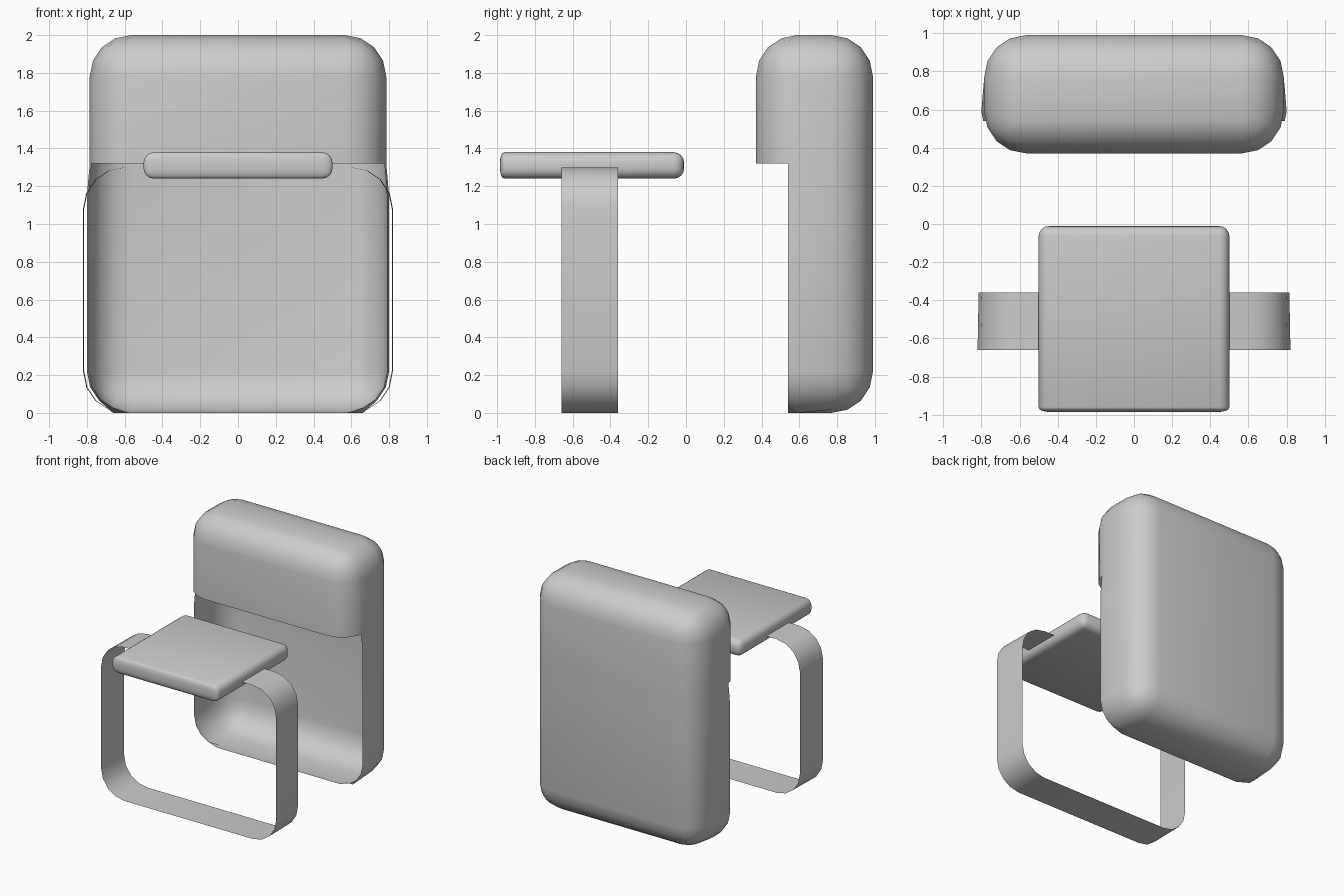
import bpy, bmesh, math
from mathutils import Vector

if "Cube" in bpy.data.objects:
    bpy.data.objects.remove(bpy.data.objects["Cube"])


def add_object(name, bm):
    bmesh.ops.recalc_face_normals(bm, faces=bm.faces)
    mesh = bpy.data.meshes.new(name)
    bm.to_mesh(mesh)
    bm.free()
    ob = bpy.data.objects.new(name, mesh)
    bpy.context.collection.objects.link(ob)
    bpy.ops.object.select_all(action='DESELECT')
    ob.select_set(True)
    bpy.context.view_layer.objects.active = ob
    bpy.ops.object.shade_smooth_by_angle(angle=math.radians(40))
    return ob


def rounded_box(lo, hi, radius, segments):
    lo, hi = Vector(lo), Vector(hi)
    bm = bmesh.new()
    bmesh.ops.create_cube(bm, size=1)
    for v in bm.verts:
        v.co = Vector([c * s + m for c, s, m in zip(v.co, hi - lo, (lo + hi) / 2)])
    bmesh.ops.bevel(bm, geom=bm.edges[:], offset=radius, segments=segments,
                    profile=0.5, affect='EDGES', clamp_overlap=True)
    return bm


# Backrest: hollow rounded shell whose lower front is open
CUT_Y, CUT_Z = 0.54, 1.32
bm = rounded_box((-0.785, 0.37, 0), (0.785, 0.99, 2), 0.22, 4)
for co, no in (((0, CUT_Y, 0), (0, 1, 0)), ((0, 0, CUT_Z), (0, 0, 1)), ((0, 0, 1.15), (0, 0, 1))):
    bmesh.ops.bisect_plane(bm, geom=bm.verts[:] + bm.edges[:] + bm.faces[:],
                           plane_co=co, plane_no=no, dist=1e-5)
gone = [f for f in bm.faces
        if f.calc_center_median().y < CUT_Y and f.calc_center_median().z < CUT_Z]
bmesh.ops.delete(bm, geom=gone, context='FACES')
# slight flare of the open rim
for v in bm.verts:
    if v.co.y < 0.6 and v.co.z < 1.2:
        v.co.x *= 0.797 / 0.782
        if v.co.z < 0.02:
            v.co.z = 0
add_object("backrest_shell", bm)

# Seat pad: rounded sides and back, tighter rounding on the front edge
R = 0.055
bm = rounded_box((-0.5, -0.985, 1.24), (0.5, -0.01, 1.38), R, 4)
for v in bm.verts:
    d = v.co.y + 0.985
    if d < R + 1e-4:
        v.co.y = -0.985 + d * 0.45
add_object("seat_pad", bm)

# Support loop: thin rounded-rectangle band standing under the seat
HALF, TOP, RAD, STEPS = 0.82, 1.30, 0.22, 4
profile = []
for k, (sx, cz) in enumerate(((1, TOP - RAD), (-1, TOP - RAD), (-1, RAD), (1, RAD))):
    for i in range(STEPS + 1):
        a = math.pi / 2 * (k + i / STEPS)
        profile.append((sx * (HALF - RAD) + RAD * math.cos(a), cz + RAD * math.sin(a)))
bm = bmesh.new()
rims = [[bm.verts.new((x * s, y, z)) for x, z in profile] for y, s in ((-0.66, 1), (-0.36, 0.993))]
n = len(profile)
for i in range(n):
    j = (i + 1) % n
    bm.faces.new((rims[0][i], rims[0][j], rims[1][j], rims[1][i]))
add_object("support_loop", bm)
